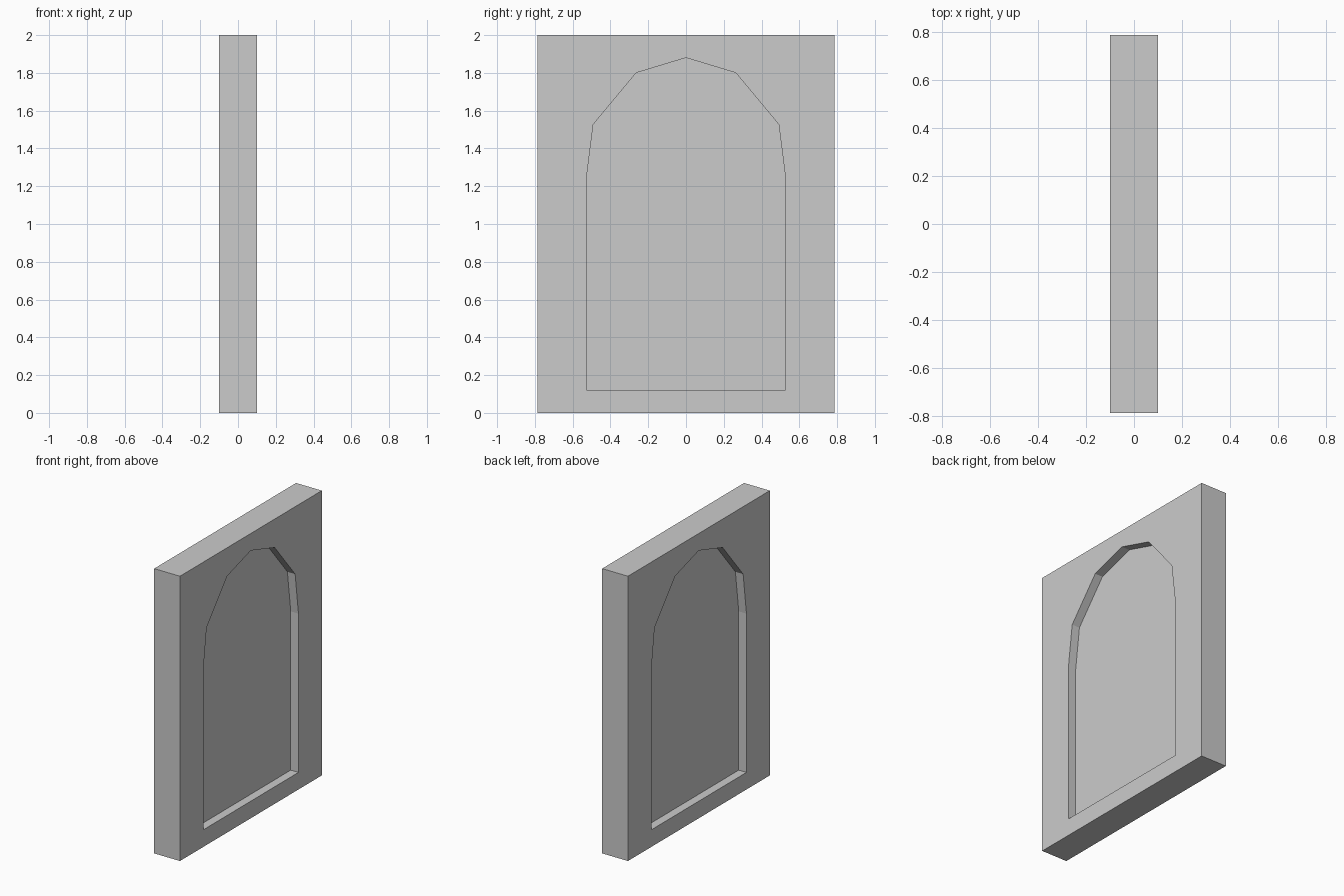
import bpy, bmesh

if "Cube" in bpy.data.objects:
    bpy.data.objects.remove(bpy.data.objects["Cube"])

HALF_THICK, HALF_WIDTH, HEIGHT = 0.1, 0.787, 2.0
RECESS_DEPTH = 0.06

# Right half of the arched outline (y, z), mirrored to complete the arch
half = [(0.528, 0.12), (0.528, 1.235), (0.491, 1.527), (0.264, 1.80)]
arch = half + [(0.0, 1.88)] + [(-y, z) for y, z in reversed(half)]
slab = [(-HALF_WIDTH, 0), (HALF_WIDTH, 0), (HALF_WIDTH, HEIGHT), (-HALF_WIDTH, HEIGHT)]


def extrude_profile(name, profile, x0, x1):
    """Closed prism from a (y, z) profile between x0 and x1."""
    bm = bmesh.new()
    face = bm.faces.new([bm.verts.new((x0, y, z)) for y, z in profile])
    res = bmesh.ops.extrude_face_region(bm, geom=[face], use_keep_orig=True)
    verts = [g for g in res["geom"] if isinstance(g, bmesh.types.BMVert)]
    bmesh.ops.translate(bm, verts=verts, vec=(x1 - x0, 0, 0))
    bmesh.ops.recalc_face_normals(bm, faces=bm.faces)
    mesh = bpy.data.meshes.new(name)
    bm.to_mesh(mesh)
    bm.free()
    obj = bpy.data.objects.new(name, mesh)
    bpy.context.collection.objects.link(obj)
    return obj


# Wall slab
panel = extrude_profile("arched_wall_panel", slab, -HALF_THICK, HALF_THICK)

# Matching arched recess on both broad sides
for side, label in ((1, "right"), (-1, "left")):
    cutter = extrude_profile(f"recess_cutter_{label}", arch,
                             side * (HALF_THICK - RECESS_DEPTH), side * (HALF_THICK + 0.1))
    cutter.hide_render = True
    cutter.display_type = 'WIRE'
    mod = panel.modifiers.new(f"recess_{label}", 'BOOLEAN')
    mod.operation = 'DIFFERENCE'
    mod.solver = 'EXACT'
    mod.object = cutter
